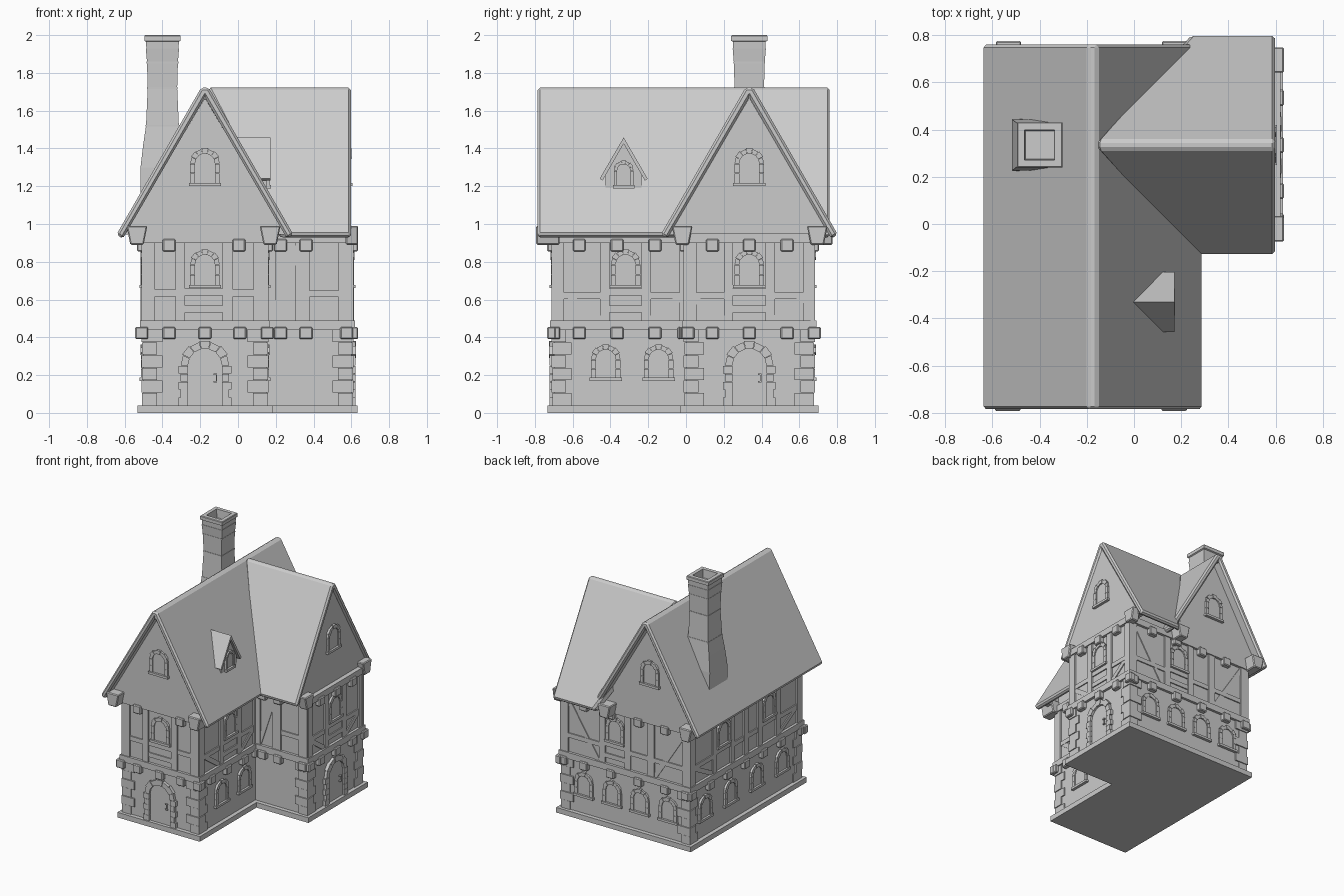
import bpy, bmesh, math
from mathutils import Matrix, Vector

if "Cube" in bpy.data.objects:
    bpy.data.objects.remove(bpy.data.objects["Cube"])

# the whole model is one flat grey
GREY = bpy.data.materials.new("plain_grey")
GREY.diffuse_color = (0.60, 0.60, 0.60, 1)
GREY.use_nodes = True
GREY.node_tree.nodes["Principled BSDF"].inputs["Base Color"].default_value = GREY.diffuse_color

parts = {}
I = Matrix.Identity(4)


def part(name):
    if name not in parts:
        parts[name] = bmesh.new()
    return parts[name]


def loft(bm, rings, M=I):
    """Skin closed rings of equal length and cap both ends."""
    vs = [[bm.verts.new(M @ Vector(p)) for p in r] for r in rings]
    n = len(vs[0])
    for a, b in zip(vs, vs[1:]):
        for i in range(n):
            bm.faces.new((a[i], a[(i + 1) % n], b[(i + 1) % n], b[i]))
    bm.faces.new(vs[0][::-1])
    bm.faces.new(vs[-1])


def box(bm, x0, x1, y0, y1, z0, z1, M=I):
    loft(bm, [[(x0, y0, z), (x1, y0, z), (x1, y1, z), (x0, y1, z)] for z in (z0, z1)], M)


def plate(bm, M, pts, n0, n1):
    """Outline (u, z) on a wall, from depth n0 to n1 outward."""
    loft(bm, [[(u, -n, z) for u, z in pts] for n in (n0, n1)], M)


def wall(x, y, deg):
    return Matrix.Translation((x, y, 0)) @ Matrix.Rotation(math.radians(deg), 4, 'Z')


FRONT, SIDE = wall(-0.175, -0.70, 0), wall(0.15, -0.32, 90)
WFRONT, WSIDE = wall(0.375, 0, 0), wall(0.60, 0.335, 90)
BACK, LEFT = wall(0.05, 0.67, 180), wall(-0.50, 0, -90)


# plinth, ground floor, upper floor, ring beams (main block + wing)
def block(name, z0, z1, g):
    bm = part(name)
    box(bm, -0.50 - g, 0.15 + g, -0.70 - g, 0.67 + g, z0, z1)
    box(bm, 0.0, 0.60 + g, -g, 0.67 + g, z0, z1)


block("plinth", 0, 0.04, 0.032)
block("ground_walls", 0.04, 0.45, 0)
block("upper_walls", 0.45, 0.94, 0)
block("floor_beams", 0.44, 0.49, 0.02)
block("eave_beams", 0.90, 0.95, 0.02)

# corner stones
bm = part("corner_stones")
for cx, cy, sx, sy in ((-.5, -.7, 1, 1), (.15, -.7, -1, 1), (.6, 0, -1, 1), (.6, .67, -1, -1), (-.5, .67, 1, -1)):
    for i in range(6):
        a, b = (0.10, 0.065) if i % 2 else (0.07, 0.095)
        g = 0.012 if i % 2 else 0.008
        xs = sorted((cx - sx * g, cx + sx * a))
        ys = sorted((cy - sy * g, cy + sy * b))
        z = 0.04 + i * 0.067
        box(bm, *xs, *ys, z, z + 0.064)


# timber framing on the upper floor
def beam(M, u0, z0, u1, z1, w=0.04, n=0.012):
    d = Vector((u1 - u0, z1 - z0)).normalized() * w / 2
    p = (-d.y, d.x)
    plate(part("timber_frame"), M,
          [(u0 + p[0], z0 + p[1]), (u0 - p[0], z0 - p[1]), (u1 - p[0], z1 - p[1]), (u1 + p[0], z1 + p[1])], -0.01, n)


def frame(M, posts, rails, braces):
    for u, w in posts:
        beam(M, u, 0.48, u, 0.91, w)
    for u0, u1, z in rails:
        beam(M, u0, z, u1, z, 0.035, 0.009)
    for u0, z0, u1, z1 in braces:
        beam(M, u0, z0, u1, z1, 0.035, 0.007)


frame(FRONT, [(-.30, .07), (-.13, .05), (.12, .055), (.295, .075)],
      [(-.28, -.13, .635), (-.13, .12, .64), (-.13, .12, .55), (.12, .28, .635)], [])
for M, l in ((SIDE, -0.355), (WSIDE, -0.31)):
    frame(M, [(l, .06), (-.11, .05), (.11, .05), (.315, .06)],
          [(l, -.11, .62), (-.11, .11, .64), (-.11, .11, .55), (.11, .31, .62)],
          [(-.30, .61, -.13, .49), (.13, .49, .29, .61)])
frame(WFRONT, [(-.2, .05), (-.035, .075), (.195, .075)], [(-.03, .18, .63)], [(-.19, .49, -.06, .88)])
frame(BACK, [(-.53, .07), (-.2, .05), (.02, .05), (.22, .06), (.53, .07)],
      [(-.5, -.2, .62), (-.2, .02, .64), (-.2, .02, .55), (.02, .22, .62), (.22, .5, .62)],
      [(-.49, .88, -.24, .49), (.25, .49, .5, .88)])
frame(LEFT, [(-.645, .06), (-.37, .05), (-.15, .05), (.02, .06), (.19, .05), (.41, .05), (.675, .06)],
      [(-.62, -.37, .62), (-.37, -.15, .64), (-.15, .19, .62), (.19, .41, .64), (.41, .66, .62)],
      [(-.61, .61, -.39, .49), (.43, .49, .64, .61)])

# joist ends under both beams
LOW = [(FRONT, (-.335, -.19, 0, .185, .33)), (SIDE, (-.38, -.245, -.045, .155, .31)),
       (WFRONT, (-.15, -.015, .2)), (WSIDE, (-.325, -.195, 0, .2, .345)),
       (BACK, (-.53, -.35, -.12, .12, .35, .53)), (LEFT, (-.66, -.44, -.22, 0, .22, .44, .69))]
HIGH = [(FRONT, (-.19, .18)), (SIDE, (-.245, -.045, .155)), (WFRONT, (-.15, -.015)), (WSIDE, (-.195, 0, .2)),
        (BACK, (-.35, -.12, .12, .35)), (LEFT, (-.44, -.22, 0, .22, .44))]
for sets, z in ((LOW, 0.39), (HIGH, 0.855)):
    for M, us in sets:
        for u in us:
            box(part("joist_ends"), u - .034, u + .034, -.035, .01, z, z + .065, M)

# big tapered corner brackets below the gables
for M, us, d in ((FRONT, (-.36, .345), .093), (BACK, (-.122, .582), .105), (WSIDE, (-.355, .36), .036)):
    for u in us:
        plate(part("corner_brackets"), M,
              [(u - .035, .89), (u + .035, .89), (u + .055, .99), (u - .055, .99)], -.03, d)

# roofs: thick chevrons, the wing trimmed along the valley
ROOF = [(-.468, .945), (-.02, 1.722), (.02, 1.722), (.468, .945), (.435, .922), (0, 1.67), (-.435, .922)]
ATTIC = [(-.325, .94), (-.325, 1.105), (0, 1.665), (.325, 1.105), (.325, .94)]
GABLE = [(-.425, .945), (0, 1.668), (.425, .945)]


def along_y(bm, pts, y0, y1):
    loft(bm, [[(-.175 + u, y, z) for u, z in pts] for y in (y0, y1)])


def along_x(bm, pts, start, x1, yc, k):
    loft(bm, [[(start + k * abs(u), yc + u, z) for u, z in pts], [(x1, yc + u, z) for u, z in pts]])


along_y(part("main_roof"), ROOF, -.785, .76)
along_x(part("wing_roof"), ROOF, -.175, .597, .335, .9)
bm = part("gable_walls")
along_y(bm, ATTIC, -.70, .67)
along_y(bm, GABLE, -.72, -.68)
along_y(bm, GABLE, .65, .69)
along_x(bm, ATTIC, -.16, .57, .335, .95)
along_x(bm, GABLE, .54, .585, .335, 0)

# dormer
along_x(part("dormer_roof"),
        [(-.127, 1.24), (0, 1.458), (.127, 1.24), (.112, 1.23), (0, 1.425), (-.112, 1.23)], -.02, .172, -.33, .95)
along_x(part("dormer_wall"),
        [(-.095, 1.17), (-.095, 1.262), (0, 1.43), (.095, 1.262), (.095, 1.17)], -.03, .152, -.33, .95)


# arched openings with stone surrounds
def arch(name, M, u, z0, w, h, t, n=0.018, sill=True, base=0.0):
    r = w / 2
    zs = z0 + h - r
    ang = [math.pi * i / 10 for i in range(11)]
    plate(part(name), M, [(u - r, z0), (u + r, z0)] + [(u + r * math.cos(a), zs + r * math.sin(a)) for a in ang],
          base - .01, base + .006)
    st = part("surround_stones")
    for i in range(7):
        R = r + t * (1.0 if i % 2 else 0.85)
        a, b = math.pi * (i + .02) / 7, math.pi * (i + .98) / 7
        plate(st, M, [(u + q * math.cos(c), zs + q * math.sin(c)) for q, c in ((r, a), (R, a), (R, b), (r, b))],
              base - .01, base + n + (.003 if i % 2 else 0))
    rows = 5 if not sill else 2
    s = (zs - z0) / rows
    for i in range(rows):
        for d in (-1, 1):
            a, b = sorted((u + d * r, u + d * (r + t * (1.1 if i % 2 == 0 and not sill else .85))))
            box(st, a, b, -base - n, -base + .01, z0 + i * s, z0 + (i + .97) * s, M)
    if sill:
        box(st, u - r - t * 1.1, u + r + t * 1.1, -base - n - .008, -base + .01, z0 - .018, z0, M)


def window(M, u, z, w=0.105, h=0.148, t=0.03, base=0.0):
    arch("window_panes", M, u, z, w, h, t, 0.014, True, base)


for u in (-.105, .175):
    window(SIDE, u, .187)
for u in (-.36, -.115, .125, .37):
    window(BACK, u, .187)
for u in (-.485, -.17, .15, .465):
    window(LEFT, u, .187)
for M, u in ((FRONT, 0), (SIDE, 0), (WSIDE, 0), (BACK, -.09), (LEFT, -.26), (LEFT, .30)):
    window(M, u, .678, h=.16)
for M, b in ((FRONT, .02), (BACK, .02), (WSIDE, -.015)):
    window(M, 0 if M is not BACK else .225, 1.218, h=.155, base=b)
window(wall(.152, -.33, 90), 0, 1.207, .07, .11, .02)

# doors with handles
for M in (FRONT, WSIDE):
    arch("doors", M, 0, .04, .18, .30, .045, .022, False)
    for z in (.16, .20):
        box(part("door_handles"), .045, .065, -.02, 0, z, z + .008, M)
    box(part("door_handles"), .058, .065, -.022, -.014, .16, .208, M)

# chimney with bands and hollow cap
CX, CY = -.40, .335


def square(z, w, dx=0):
    return [(CX + dx + a * w, CY + b * w, z) for a, b in ((-1, -1), (1, -1), (1, 1), (-1, 1))]


loft(part("chimney"), [square(z, w, dx) for z, w, dx in (
    (1.05, .112, -.003), (1.3, .108, -.008), (1.42, .097, -.005), (1.52, .087, 0), (1.72, .078, 0),
    (1.86, .082, 0), (1.93, .088, 0), (1.93, .06, 0))])
for z, w in ((1.52, .089), (1.72, .081), (1.855, .084)):
    loft(part("chimney_bands"), [square(z - .004, w), square(z + .004, w)])
loft(part("chimney_cap"), [square(z, w) for z, w in (
    (1.925, .085), (1.965, .087), (1.97, .096), (1.995, .096), (2.0, .092), (2.0, .064), (1.935, .06))])

# turn the parts into objects
BEVEL = {"joist_ends": .006, "corner_brackets": .006, "main_roof": .012, "wing_roof": .012}
for name, bm in parts.items():
    bmesh.ops.recalc_face_normals(bm, faces=bm.faces)
    me = bpy.data.meshes.new(name)
    bm.to_mesh(me)
    bm.free()
    me.materials.append(GREY)
    ob = bpy.data.objects.new(name, me)
    bpy.context.collection.objects.link(ob)
    if name in BEVEL:
        bv = ob.modifiers.new("bevel", 'BEVEL')
        bv.width, bv.segments = BEVEL[name], 1
